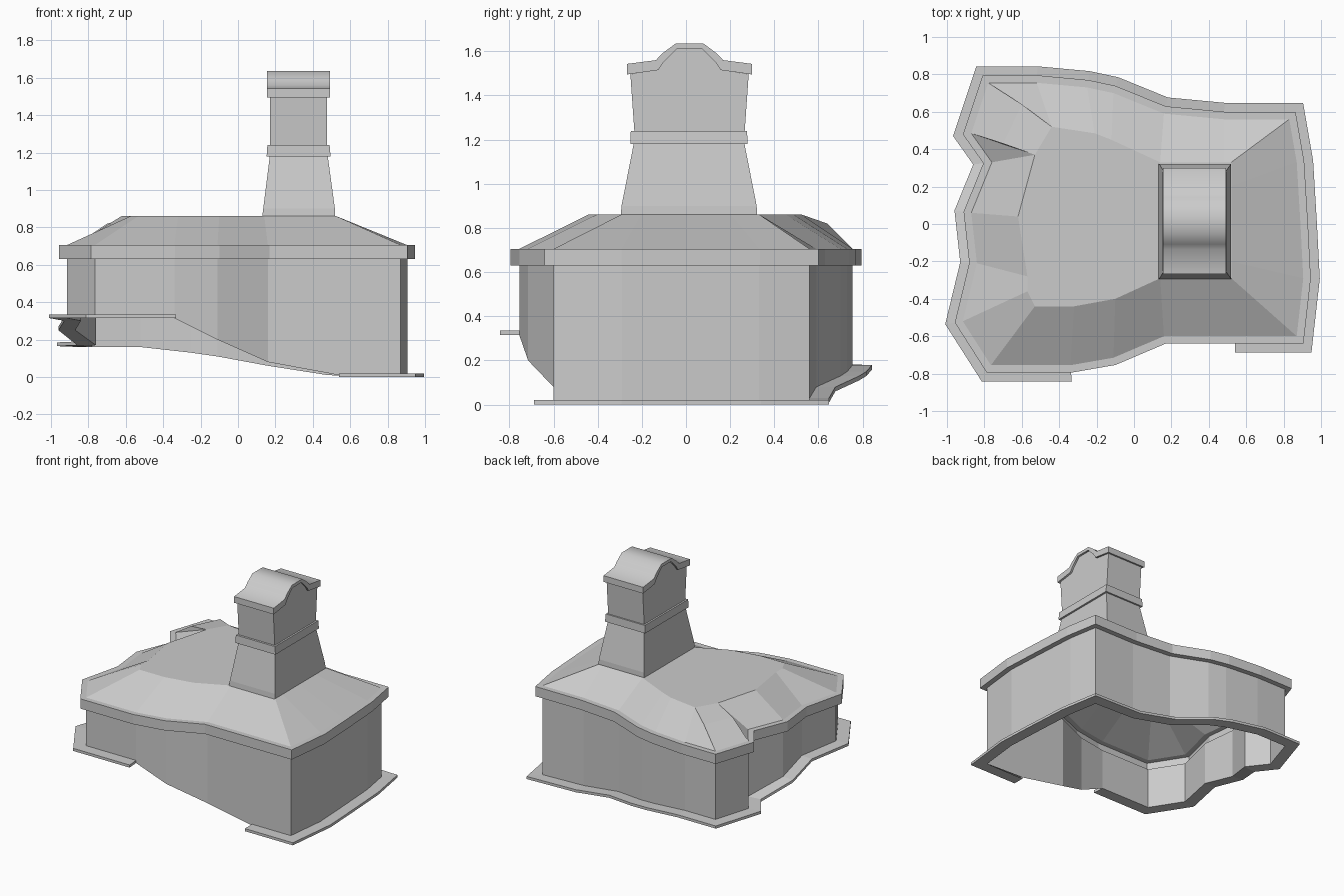
import bpy
from mathutils import Vector

if "Cube" in bpy.data.objects:
    bpy.data.objects.remove(bpy.data.objects["Cube"])


def make(name, verts, faces, smooth=None):
    me = bpy.data.meshes.new(name)
    me.from_pydata([tuple(v) for v in verts], [], faces)
    ob = bpy.data.objects.new(name, me)
    bpy.context.collection.objects.link(ob)
    if smooth:
        bpy.context.view_layer.objects.active = ob
        ob.select_set(True)
        bpy.ops.object.shade_smooth_by_angle(angle=smooth)
        ob.select_set(False)
    return ob


def skin(rings, closed=True):
    """Quads between equal-length rings stored one after another."""
    n = len(rings[0])
    verts = [v for r in rings for v in r]
    faces = []
    for k in range(len(rings) - 1):
        for i in range(n if closed else n - 1):
            j = (i + 1) % n
            faces.append((k * n + i, (k + 1) * n + i, (k + 1) * n + j, k * n + j))
    return verts, faces


def offset(pts, d):
    """Mitred outward offset of a clockwise outline."""
    out = []
    for i, p in enumerate(pts):
        p = Vector(p)
        a = (p - Vector(pts[i - 1])).normalized()
        b = (Vector(pts[(i + 1) % len(pts)]) - p).normalized()
        na, nb = Vector((-a.y, a.x)), Vector((-b.y, b.x))
        m = (na + nb).normalized()
        out.append(tuple(p + m * d / max(m.dot(na), 0.5)))
    return out


def at(pts, z):
    zs = z if isinstance(z, list) else [z] * len(pts)
    return [(p[0], p[1], h) for p, h in zip(pts, zs)]


# Wall outline (clockwise from back left) and its uneven bottom heights
W = [(-.78, .755), (-.52, .755), (-.25, .73), (-.11, .70), (.16, .59), (.48, .56),
     (.83, .56), (.87, .33), (.89, 0), (.905, -.29), (.87, -.6), (.54, -.6),
     (.16, -.6), (-.11, -.715), (-.34, -.755), (-.765, -.755), (-.915, -.52),
     (-.84, -.21), (-.87, .06), (-.76, .33), (-.87, .485)]
base = [.16, .16, .13, .11, .06, .01, 0, 0, 0, 0, 0, .01,
        .08, .20, .315, .315, .315, .30, .25, .17, .165]
eave = offset(W, .04)
make("walls", *skin([at(W, base), at(W, .63)]))
make("eave", *skin([at(W, .63), at(eave, .63), at(eave, .705), at(W, .705)]))

# Roof slopes rising to a flat top, with a notch at the back left
T = [(-.60, .64), (-.44, .52), (-.21, .485), (-.12, .45), (.14, .33), (.48, .33),
     (.52, .33), (.52, .2), (.52, 0), (.52, -.2), (.52, -.29), (.48, -.29),
     (.14, -.29), (-.10, -.40), (-.32, -.44), (-.53, -.44), (-.57, -.36),
     (-.57, -.28), (-.62, .04), (-.53, .37), (-.70, .43)]
n = len(W)
top_z = [.82] + [.862] * (n - 2) + [.82]
verts, faces = skin([at(W, .705), at(T, top_z)])
b = n  # start of the top ring
faces = [f for f in faces if f[0] != n - 2]
faces += [(n - 2, b + n - 2, n - 1), (n - 1, b + n - 2, b + n - 1),
          (b + n - 1, b + n - 2, b + 1, b)]
faces.append(tuple(b + i for i in range(n - 2, 0, -1)))
make("roof", verts, faces)

# Base flange, open along the front
order = list(range(14, n)) + list(range(12))
F = offset(W, .088)
inn = [W[i] for i in order]
out = [F[i] for i in order]
zb = [base[i] for i in order]
zb[-1] = 0
zt = [z + .02 for z in zb]
verts, faces = skin([at(inn, zb), at(out, zb), at(out, zt), at(inn, zt)], False)
m = len(order)
faces += [(0, m, 2 * m, 3 * m)[::-1], (m - 1, 2 * m - 1, 3 * m - 1, 4 * m - 1)]
make("base_flange", verts, faces)


# Chimney sections: stacked rectangles (x0, x1, y0, y1, z)
def stack(name, levels):
    rings = [[(x0, y1, z), (x1, y1, z), (x1, y0, z), (x0, y0, z)]
             for x0, x1, y0, y1, z in levels]
    verts, faces = skin(rings)
    e = len(verts) - 4
    faces += [(0, 1, 2, 3), (e + 3, e + 2, e + 1, e)]
    make(name, verts, faces)


stack("chimney_base", [(.13, .52, -.295, .322, .86), (.135, .518, -.292, .32, .90),
                       (.17, .48, -.237, .265, 1.18)])
stack("chimney_band", [(.153, .495, -.252, .278, 1.18), (.157, .49, -.25, .277, 1.24)])


# Side profile extruded along x, mirrored about the chimney's middle
def extrude(name, profile, x0, x1, smooth=None):
    k = len(profile)
    verts = [(x, y, z) for x in (x0, x1) for y, z in profile]
    faces = [(i, i + k, (i + 1) % k + k, (i + 1) % k) for i in range(k)]
    faces += [tuple(range(k)), tuple(range(2 * k - 1, k - 1, -1))]
    make(name, verts, faces, smooth)


def mirrored(half):
    return [(.016 - y, z) for y, z in half] + [(.016 + y, z) for y, z in half[::-1]]


under = mirrored([(.284, 1.495), (.142, 1.515), (.118, 1.55), (.057, 1.612)])
over = mirrored([(.284, 1.543), (.152, 1.56), (.124, 1.59), (.062, 1.636)])
body = mirrored([(.25, 1.24), (.268, 1.497), (.142, 1.515), (.118, 1.55), (.057, 1.612)])
extrude("chimney_top", body, .17, .477)
extrude("chimney_cap", over + under[::-1], .155, .492, 0.85)

# Consistent outward normals on the closed chimney parts
import bmesh
for ob in bpy.data.objects:
    if ob.name.startswith("chimney"):
        bm = bmesh.new()
        bm.from_mesh(ob.data)
        bmesh.ops.recalc_face_normals(bm, faces=bm.faces)
        bm.to_mesh(ob.data)
        bm.free()
